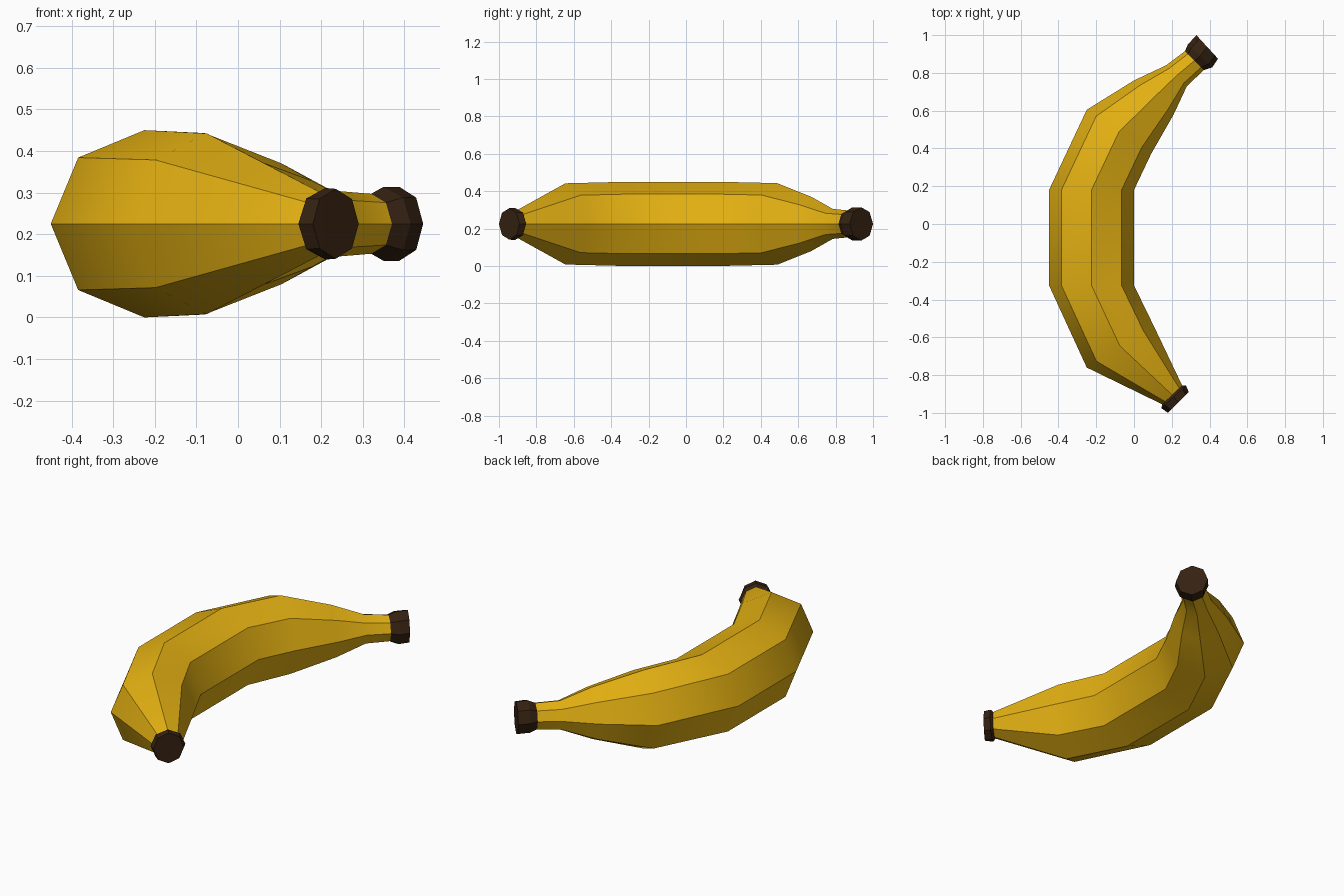
import bpy, bmesh, math
from mathutils import Vector

if "Cube" in bpy.data.objects:
    bpy.data.objects.remove(bpy.data.objects["Cube"])

Z0, SIDES = 0.225, 8


def material(name, rgb):
    m = bpy.data.materials.new(name)
    m.diffuse_color = (*rgb, 1)
    m.use_nodes = True
    m.node_tree.nodes["Principled BSDF"].inputs["Base Color"].default_value = m.diffuse_color
    return m


yellow = material("banana_yellow", (0.76, 0.43, 0.006))
brown = material("dark_brown", (0.036, 0.016, 0.006))


def loft(name, rings, mat, smooth):
    """Octagonal tube; each ring = outer x, outer y, inner x, inner y, half height."""
    bm = bmesh.new()
    loops = []
    for ox, oy, ix, iy, h in rings:
        outer, inner = Vector((ox, oy, Z0)), Vector((ix, iy, Z0))
        c, half = (outer + inner) / 2, (outer - inner) / 2
        up = Vector((0, 0, h))
        loops.append([bm.verts.new(c + half * math.cos(a) + up * math.sin(a))
                      for a in (2 * math.pi * k / SIDES for k in range(SIDES))])
    for a, b in zip(loops, loops[1:]):
        for k in range(SIDES):
            j = (k + 1) % SIDES
            bm.faces.new((a[k], a[j], b[j], b[k])).smooth = smooth
    bm.faces.new(loops[0])
    bm.faces.new(loops[-1])
    # Ridges along the length and the end rims stay sharp
    for a, b in zip(loops, loops[1:]):
        for u, v in zip(a, b):
            bm.edges.get((u, v)).smooth = False
    for loop in (loops[0], loops[-1]):
        for k in range(SIDES):
            bm.edges.get((loop[k], loop[(k + 1) % SIDES])).smooth = False
    bmesh.ops.recalc_face_normals(bm, faces=bm.faces)
    me = bpy.data.meshes.new(name)
    bm.to_mesh(me)
    bm.free()
    me.materials.append(mat)
    bpy.context.collection.objects.link(bpy.data.objects.new(name, me))


stem_joint = (0.27, 0.915, 0.37, 0.815, 0.072)
tip_joint = (0.15, -0.955, 0.255, -0.855, 0.073)

# Curved fruit body, from tip to stem
loft("banana_body", [
    tip_joint,
    (-0.25, -0.76, 0.10, -0.53, 0.217),
    (-0.45, -0.325, 0.0, -0.325, 0.225),
    (-0.45, 0.18, 0.0, 0.18, 0.225),
    (-0.25, 0.605, 0.09, 0.37, 0.218),
    (0.0, 0.76, 0.21, 0.58, 0.145),
    (0.17, 0.84, 0.28, 0.73, 0.08),
    stem_joint,
], yellow, True)

# Dark stem end
loft("stem_cap", [
    stem_joint,
    (0.285, 0.95, 0.415, 0.83, 0.089),
    (0.33, 1.0, 0.445, 0.875, 0.089),
], brown, False)

# Dark blossom end
loft("tip_cap", [
    tip_joint,
    (0.145, -0.975, 0.275, -0.855, 0.086),
    (0.18, -1.0, 0.29, -0.89, 0.084),
], brown, False)
